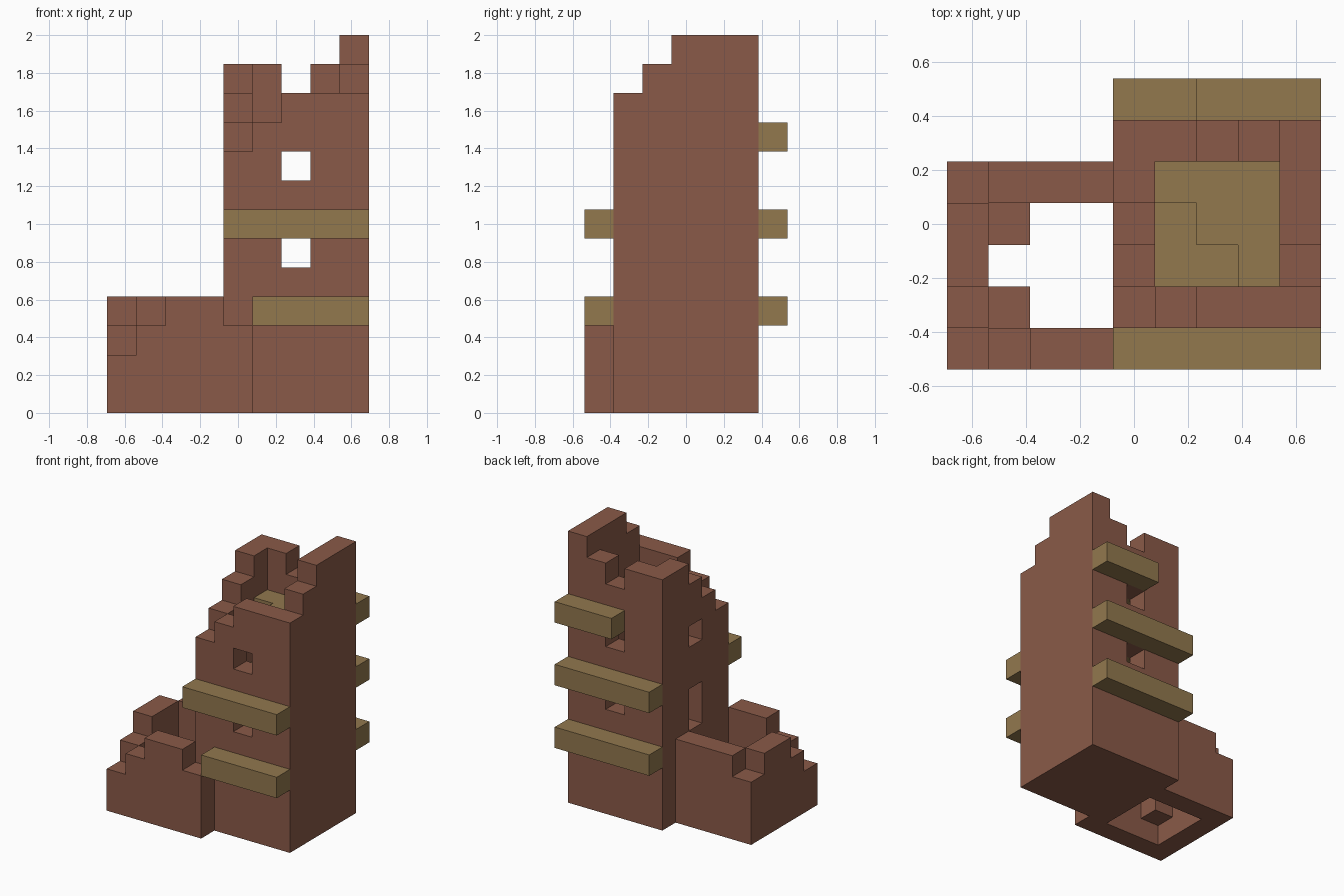
import bpy
import bmesh
from mathutils import Vector

cube = bpy.data.objects.get("Cube")
if cube:
    bpy.data.objects.remove(cube, do_unlink=True)

UNIT = 2 / 13                                   # edge of one building block
ORIGIN = Vector((-4.5, -3.5, 0))                # grid corner, in blocks


def material(name, rgb):
    mat = bpy.data.materials.new(name)
    mat.use_nodes = True
    mat.diffuse_color = (*rgb, 1)
    mat.node_tree.nodes["Principled BSDF"].inputs["Base Color"].default_value = (*rgb, 1)
    return mat


def box(xs, ys, zs):
    """Set of grid cells in an inclusive-exclusive range on each axis."""
    return {(x, y, z) for x in range(*xs) for y in range(*ys) for z in range(*zs)}


def column(x, y, height):
    return box((x, x + 1), (y, y + 1), (0, height))


def build(name, cells, mat):
    """Skin a set of cells with only its exposed faces."""
    bm = bmesh.new()
    corners = {}

    def vert(p):
        key = tuple(round(c) for c in p)
        if key not in corners:
            corners[key] = bm.verts.new((Vector(key) + ORIGIN) * UNIT)
        return corners[key]

    for cell in sorted(cells):
        for axis in range(3):
            for side in (0, 1):
                step = Vector((0, 0, 0))
                step[axis] = 2 * side - 1
                if tuple(int(a + b) for a, b in zip(cell, step)) in cells:
                    continue
                u, v = Vector((0, 0, 0)), Vector((0, 0, 0))
                u[(axis + 1) % 3] = 1
                v[(axis + 2) % 3] = 1
                start = Vector(cell)
                start[axis] += side
                loop = [start, start + u, start + u + v, start + v]
                if side == 0:
                    loop.reverse()
                bm.faces.new([vert(p) for p in loop])
    mesh = bpy.data.meshes.new(name)
    bm.to_mesh(mesh)
    bm.free()
    mesh.materials.append(mat)
    obj = bpy.data.objects.new(name, mesh)
    bpy.context.collection.objects.link(obj)
    return obj


brick = material("red_brown_brick", (0.254, 0.102, 0.065))
timber = material("olive_timber", (0.287, 0.188, 0.076))

# Tower walls with broken tops: heights listed along each wall
tower = box((4, 9), (1, 6), (0, 3))             # solid footing
for i, (front, back) in enumerate(zip((9, 10, 11, 11, 11), (12, 12, 11, 12, 13))):
    tower |= column(4 + i, 1, front) | column(4 + i, 5, back)
for j, (west, east) in enumerate(zip((10, 11, 12), (12, 13, 13))):
    tower |= column(4, 2 + j, west) | column(8, 2 + j, east)

# Windows through the front and back, window and doorway in the side
for z in (5, 8):
    tower -= box((6, 7), (1, 2), (z, z + 1)) | box((6, 7), (5, 6), (z, z + 1))
tower -= box((4, 5), (3, 4), (8, 9)) | box((4, 5), (3, 4), (4, 6))
build("tower_walls", tower, brick)

# Low ruined annex
annex = set()
for x, h in enumerate((2, 3, 4, 4, 3)):
    annex |= column(x, 0, h)
for y, h in enumerate((3, 4, 4, 3), 1):
    annex |= column(0, y, h)
annex |= box((1, 4), (4, 5), (0, 4))
for y in (1, 3):                                # blocks left jutting inside
    annex |= box((1, 2), (y, y + 1), (1, 2))
build("annex_walls", annex, brick)

# Timber floors, the top one partly collapsed
inside = (5, 8), (2, 5)
build("lower_floor", box(*inside, (3, 4)), timber)
build("middle_floor", box(*inside, (6, 7)), timber)
upper = {c for c in box(*inside, (9, 10)) if c[0] + c[1] >= 9}
build("upper_floor", upper, timber)

# Beams projecting in front and behind
for name, first, y, z in (("front_lower_beam", 5, 0, 3), ("front_upper_beam", 4, 0, 6),
                          ("back_lower_beam", 4, 6, 3), ("back_middle_beam", 4, 6, 6),
                          ("back_upper_beam", 6, 6, 9)):
    build(name, box((first, 9), (y, y + 1), (z, z + 1)), timber)
